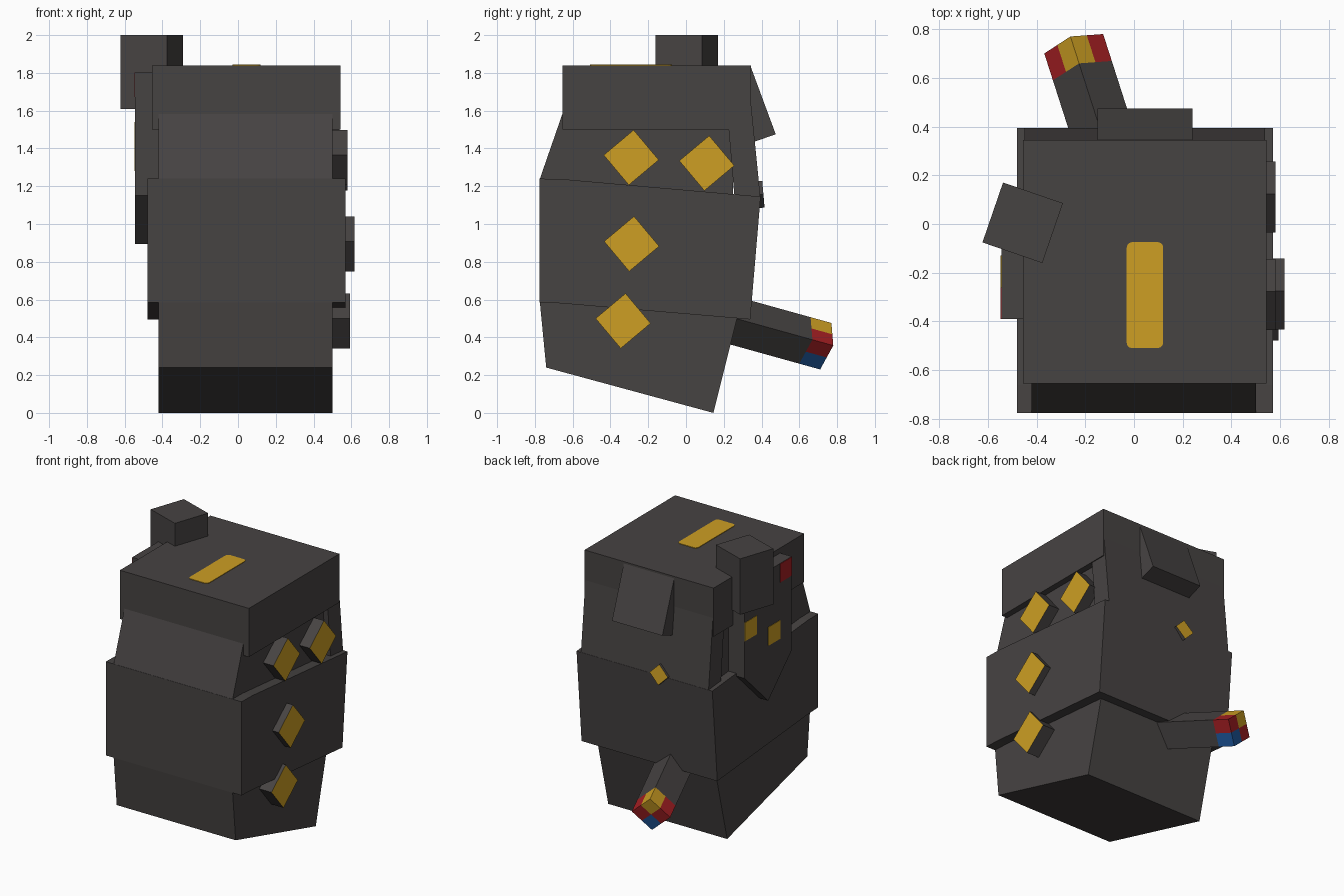
import bpy, bmesh, math
from mathutils import Matrix, Vector

old = bpy.data.objects.get("Cube")
if old:
    bpy.data.objects.remove(old, do_unlink=True)


def material(name, rgb):
    m = bpy.data.materials.new(name)
    m.use_nodes = True
    m.diffuse_color = (*rgb, 1)
    bsdf = m.node_tree.nodes["Principled BSDF"]
    bsdf.inputs["Base Color"].default_value = (*rgb, 1)
    bsdf.inputs["Roughness"].default_value = 0.8
    return m


CHARCOAL = material("charcoal", (0.062, 0.056, 0.055))
GOLD = material("gold", (0.61, 0.345, 0.017))
RED = material("red", (0.376, 0.014, 0.017))
BLUE = material("blue", (0.014, 0.102, 0.352))


def finish(name, bm, mats):
    bmesh.ops.recalc_face_normals(bm, faces=bm.faces)
    mesh = bpy.data.meshes.new(name)
    bm.to_mesh(mesh)
    bm.free()
    for m in mats:
        mesh.materials.append(m)
    ob = bpy.data.objects.new(name, mesh)
    bpy.context.collection.objects.link(ob)
    return ob


def prism(name, profile, x0, x1, mat=CHARCOAL):
    """Side profile of (y, z) points extruded from x0 to x1."""
    bm = bmesh.new()
    face = bm.faces.new([bm.verts.new((x0, y, z)) for y, z in profile])
    ext = bmesh.ops.extrude_face_region(bm, geom=[face])["geom"]
    bmesh.ops.translate(bm, vec=(x1 - x0, 0, 0),
                        verts=[g for g in ext if isinstance(g, bmesh.types.BMVert)])
    return finish(name, bm, [mat])


def box(name, size, frame, mat=CHARCOAL, cap=None, cap_dir=None):
    """Box placed by a matrix; the face pointing along cap_dir may get its own colour."""
    bm = bmesh.new()
    bmesh.ops.create_cube(bm, size=1, matrix=frame @ Matrix.Diagonal((*size, 1)))
    bmesh.ops.recalc_face_normals(bm, faces=bm.faces)
    if cap:
        for f in bm.faces:
            f.normal_update()
            f.material_index = int(f.normal.dot(Vector(cap_dir)) > 0.9)
    return finish(name, bm, [mat, cap] if cap else [mat])


def at(x, y, z):
    return Matrix.Translation((x, y, z))


def rot(deg, axis):
    return Matrix.Rotation(math.radians(deg), 4, axis)


# Stacked body sections
prism("lower_body", [(-0.775, 0.6), (-0.74, 0.24), (0.145, 0), (0.275, 0.52)], -0.42, 0.5)
prism("middle_body", [(-0.775, 1.24), (-0.775, 0.585), (-0.66, 0.58), (0.34, 0.495),
                      (0.395, 1.145), (-0.66, 1.238)], -0.48, 0.57)
prism("upper_body", [(-0.775, 1.235), (-0.645, 1.61), (0.25, 1.61), (0.25, 1.14)], -0.42, 0.5)
prism("back_panel", [(0.2, 1.8), (0.328, 1.8), (0.394, 1.14), (0.257, 1.14)], -0.45, 0.537)
prism("head", [(-0.655, 1.5), (-0.655, 1.84), (0.345, 1.84), (0.345, 1.5)], -0.455, 0.543)
prism("back_flap", [(0.28, 1.8), (0.34, 1.84), (0.475, 1.475), (0.36, 1.435), (0.28, 1.5)], -0.15, 0.24)

# Rounded plate on top of the head
plate = box("top_plate", (0.15, 0.435, 0.008), at(0.045, -0.292, 1.84), GOLD)
bm = bmesh.new()
bm.from_mesh(plate.data)
upright = [e for e in bm.edges if abs(e.verts[0].co.z - e.verts[1].co.z) > 0.004]
bmesh.ops.bevel(bm, geom=upright, offset=0.022, segments=3, profile=0.5, affect='EDGES')
bm.to_mesh(plate.data)
bm.free()

# Turned block on the right top corner
box("corner_block", (0.26, 0.26, 0.39), at(-0.457, 0.005, 1.805) @ rot(-19, 'Z'))

# Pointed shield on the right side with inlaid squares
prism("side_shield", [(-0.39, 1.805), (-0.39, 1.15), (-0.13, 0.895), (0.13, 1.15), (0.13, 1.805)],
      -0.545, -0.40)
for i, (y, z, mat) in enumerate([(-0.325, 1.738, RED), (0.065, 1.475, GOLD), (-0.195, 1.345, GOLD)]):
    box(f"shield_square_{i + 1}", (0.006, 0.13, 0.13), at(-0.545, y, z), mat)

# Diamond studs on the left side: y, z, outer x
studs = [(-0.29, 1.352, 0.58), (0.11, 1.322, 0.58), (-0.288, 0.895, 0.618), (-0.333, 0.487, 0.594)]
for i, (y, z, x) in enumerate(studs):
    box(f"side_stud_{i + 1}", (0.14, 0.207, 0.207), at(x - 0.07, y, z) @ rot(40, 'X'),
        cap=GOLD, cap_dir=(1, 0, 0))

# Small diamond stud on the back
box("back_stud", (0.1, 0.1, 0.1), at(-0.076, 0.36, 1.153) @ rot(5, 'X') @ rot(45, 'Y'),
    cap=GOLD, cap_dir=(0, 1, 0))

# Tail bar with a four-colour tip, built in its own frame
u = Vector((-0.135, -0.01, 0.12)).normalized()
v = Vector((0.11, 0.07, 0.125)).normalized()
d = u.cross(v).normalized()
v = d.cross(u)
frame = at(-0.2475, 0.74, 0.353) @ Matrix((u, v, d)).transposed().to_4x4()
SIDE, TIP = 0.18, 0.12
box("tail_bar", (SIDE, SIDE, 0.48), frame @ at(0, 0, -TIP - 0.24))
for name, su, sv, mat in [("top", 1, 1, GOLD), ("left", -1, 1, RED),
                          ("right", 1, -1, RED), ("bottom", -1, -1, BLUE)]:
    box(f"tail_tip_{name}", (SIDE / 2, SIDE / 2, TIP),
        frame @ at(su * SIDE / 4, sv * SIDE / 4, -TIP / 2), mat)
